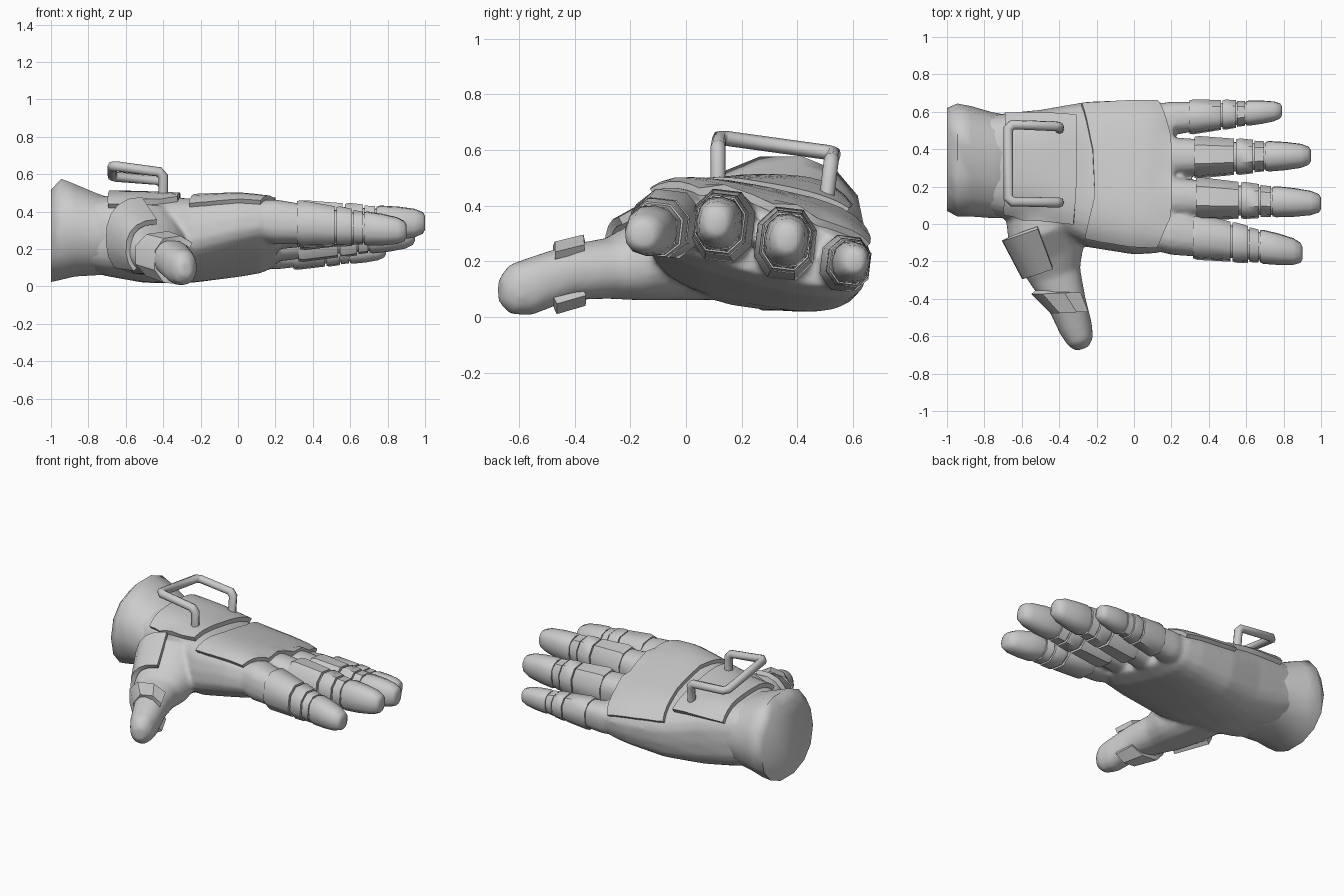
import bpy, bmesh
from math import cos, sin, pi, radians
from mathutils import Vector

cube = bpy.data.objects.get("Cube")
if cube:
    bpy.data.objects.remove(cube)

grey = bpy.data.materials.new("plain_grey")
grey.use_nodes = True
grey.diffuse_color = (0.6, 0.6, 0.6, 1)
grey.node_tree.nodes["Principled BSDF"].inputs["Base Color"].default_value = (0.6, 0.6, 0.6, 1)


def power(v, p):
    return abs(v) ** p * (1 if v >= 0 else -1)


def ring(c, u, v, ru, rv, n=8, p=0.8, start=0.0, sweep=2 * pi):
    """Rounded-box cross-section around c; a partial sweep gives an open arc."""
    steps = n if sweep > 6.28 else n - 1
    angles = [start + sweep * i / steps for i in range(n)]
    return [Vector(c) + u * ru * power(cos(a), p) + v * rv * power(sin(a), p) for a in angles]


def loft(bm, rings, closed=True):
    rows = [[bm.verts.new(q) for q in r] for r in rings]
    n = len(rows[0])
    for a, b in zip(rows, rows[1:]):
        for i in range(n if closed else n - 1):
            j = (i + 1) % n
            bm.faces.new((a[i], a[j], b[j], b[i]))
    if closed:
        bm.faces.new(rows[0][::-1])
        bm.faces.new(rows[-1])


def new_object(name, bm):
    bmesh.ops.recalc_face_normals(bm, faces=bm.faces)
    mesh = bpy.data.meshes.new(name)
    bm.to_mesh(mesh)
    bm.free()
    obj = bpy.data.objects.new(name, mesh)
    bpy.context.collection.objects.link(obj)
    return obj


def finish(obj, angle=40):
    """Bake modifiers, colour the part and keep its hard edges."""
    bpy.ops.object.select_all(action='DESELECT')
    obj.select_set(True)
    bpy.context.view_layer.objects.active = obj
    bpy.ops.object.convert(target='MESH')
    obj = bpy.context.view_layer.objects.active
    obj.data.materials.clear()
    obj.data.materials.append(grey)
    bpy.ops.object.shade_smooth_by_angle(angle=radians(angle))


def x_ring(x, y, z, ry, rz, tilt=0.0, **kw):
    return ring((x, y, z), Vector((0, cos(tilt), sin(tilt))),
                Vector((0, -sin(tilt), cos(tilt))), ry, rz, **kw)


THUMB_IN = Vector((0.94, 0.33, 0)).normalized()
ACROSS = Vector((1, 0, 0))
UP = Vector((0, 0, 1))

# fingers: name, tip x, base y, tip y, base z, tip z, half width, half height
FINGERS = [
    ("index", 0.90, -0.045, -0.155, 0.345, 0.295, 0.116, 0.116),
    ("middle", 1.00, 0.14, 0.11, 0.325, 0.34, 0.106, 0.124),
    ("ring", 0.945, 0.355, 0.365, 0.26, 0.28, 0.104, 0.124),
    ("little", 0.79, 0.565, 0.605, 0.19, 0.20, 0.086, 0.096),
]


def finger_ring(f, t, k, **kw):
    _, tip, y0, y1, z0, z1, w, h = f
    return x_ring(0.2 + (tip - 0.2) * t, y0 + (y1 - y0) * t, z0 + (z1 - z0) * t,
                  w * k, h * k, tilt=-0.12, **kw)


# hand: palm, thumb and finger roots fused into one soft skin
bm = bmesh.new()
PALM = [  # x, y, z, half width, half height, tilt
    (-0.80, 0.32, 0.28, 0.26, 0.20, 0),
    (-0.70, 0.31, 0.27, 0.28, 0.215, -0.03),
    (-0.50, 0.30, 0.25, 0.31, 0.225, -0.1),
    (-0.25, 0.265, 0.245, 0.39, 0.20, -0.2),
    (0.00, 0.25, 0.265, 0.42, 0.17, -0.25),
    (0.12, 0.25, 0.27, 0.415, 0.15, -0.26),
    (0.21, 0.25, 0.27, 0.38, 0.11, -0.26),
]
loft(bm, [x_ring(*s, n=24, p=0.68) for s in PALM])
THUMB = [
    ((-0.50, 0.12, 0.25), 0.20, 0.19),
    ((-0.48, -0.05, 0.25), 0.20, 0.19),
    ((-0.44, -0.18, 0.20), 0.18, 0.14),
    ((-0.42, -0.28, 0.175), 0.14, 0.11),
    ((-0.36, -0.42, 0.16), 0.105, 0.10),
    ((-0.31, -0.56, 0.11), 0.09, 0.105),
    ((-0.285, -0.63, 0.10), 0.07, 0.09),
    ((-0.275, -0.668, 0.095), 0.035, 0.045),
]
loft(bm, [ring(c, THUMB_IN, UP, w, h, n=20, p=0.9) for c, w, h in THUMB])
for f in FINGERS:
    loft(bm, [finger_ring(f, t, k, n=16) for t, k in ((-0.2, 0.9), (0.0, 1.04), (0.25, 0.9))])
hand = new_object("hand", bm)
remesh = hand.modifiers.new("fuse", 'REMESH')
remesh.mode = 'VOXEL'
remesh.voxel_size = 0.014
soften = hand.modifiers.new("soften", 'SMOOTH')
soften.factor = 0.5
soften.iterations = 6
finish(hand, 60)

# flared cuff
bm = bmesh.new()
CUFF = [(-1.0, 0.345, 0.27, 0.275, 0.252), (-0.945, 0.342, 0.306, 0.302, 0.276),
        (-0.87, 0.335, 0.30, 0.295, 0.252), (-0.76, 0.315, 0.28, 0.283, 0.225),
        (-0.70, 0.31, 0.27, 0.277, 0.213), (-0.64, 0.31, 0.26, 0.25, 0.18)]
loft(bm, [x_ring(*s, n=14, p=0.9) for s in CUFF])
finish(new_object("cuff", bm), 65)

# finger armour: tapered collars and a rounded cap on each finger
for f in FINGERS:
    bm = bmesh.new()
    loft(bm, [finger_ring(f, t, k, n=12) for t, k in ((0.1, 0.85), (0.45, 0.76), (0.75, 0.64))])
    finish(new_object(f[0] + "_finger_core", bm))
    for part, steps in (
        ("knuckle_collar", ((0.165, 1.06), (0.2, 1.1), (0.45, 0.94))),
        ("middle_collar", ((0.465, 0.9), (0.49, 0.95), (0.585, 0.87))),
        ("inner_collar", ((0.595, 0.82), (0.665, 0.78))),
        ("fingertip", ((0.675, 0.74), (0.70, 0.79), (0.82, 0.73), (0.93, 0.62), (0.985, 0.47), (1.0, 0.3))),
    ):
        bm = bmesh.new()
        tip = part == "fingertip"
        loft(bm, [finger_ring(f, t, k, n=12 if tip else 8, p=0.85,
                              start=0 if tip else pi / 8) for t, k in steps])
        finish(new_object(f[0] + "_" + part, bm), 48)


# thumb armour: bands left open on the palm side
def thumb_band(name, axis, ends, start, sweep):
    bm = bmesh.new()
    loft(bm, [ring(c, axis, UP, w, h, n=8, p=0.85, start=start, sweep=sweep)
              for c, w, h in ends], closed=False)
    obj = new_object(name, bm)
    shell = obj.modifiers.new("thickness", 'SOLIDIFY')
    shell.thickness = 0.03
    shell.offset = 0
    finish(obj, 35)


thumb_band("thumb_collar", ACROSS, [((-0.405, -0.365, 0.168), 0.14, 0.115),
                                    ((-0.335, -0.47, 0.14), 0.105, 0.118)], pi * 0.22, pi * 1.56)
thumb_band("thumb_base_plate", THUMB_IN, [((-0.515, -0.02, 0.26), 0.19, 0.205),
                                          ((-0.435, -0.235, 0.20), 0.16, 0.145)], pi * 0.5, pi * 0.75)


# back-of-hand plates: rows of points laid onto the skin
def along(points, t):
    s = t * (len(points) - 1)
    i = min(int(s), len(points) - 2)
    return Vector(points[i]).lerp(Vector(points[i + 1]), s - i)


def plate(name, back, front, offset):
    bm = bmesh.new()
    rows = []
    for i in range(9):
        rows.append([along(back, j / 15).lerp(along(front, j / 15), i / 8) for j in range(16)])
    loft(bm, rows, closed=False)
    obj = new_object(name, bm)
    wrap = obj.modifiers.new("lay_on_hand", 'SHRINKWRAP')
    wrap.target = hand
    wrap.wrap_method = 'NEAREST_SURFACEPOINT'
    wrap.wrap_mode = 'ABOVE_SURFACE'
    wrap.offset = offset
    shell = obj.modifiers.new("thickness", 'SOLIDIFY')
    shell.thickness = 0.03
    shell.offset = 0
    finish(obj, 35)


plate("knuckle_plate",
      [(-0.27, -0.1, 0.46), (-0.21, 0.15, 0.48), (-0.22, 0.4, 0.44), (-0.28, 0.65, 0.32)],
      [(0.12, -0.13, 0.46), (0.2, 0.05, 0.46), (0.2, 0.48, 0.36), (0.13, 0.66, 0.26)], 0.01)
plate("wrist_plate",
      [(-0.7, 0.03, 0.45), (-0.69, 0.2, 0.5), (-0.69, 0.4, 0.49), (-0.69, 0.59, 0.4)],
      [(-0.32, 0.01, 0.45), (-0.31, 0.2, 0.48), (-0.31, 0.4, 0.45), (-0.31, 0.58, 0.38)], 0.015)

# carrying handle on the wrist plate, with its corners cut
PATH = [Vector(q) for q in ((-0.4, 0.115, 0.44), (-0.4, 0.115, 0.61), (-0.672, 0.12, 0.645),
                            (-0.672, 0.532, 0.588), (-0.4, 0.522, 0.565), (-0.4, 0.5, 0.38))]
points = [PATH[0]]
for before, corner, after in zip(PATH, PATH[1:], PATH[2:]):
    points += [corner + (side - corner).normalized() * 0.022 for side in (before, after)]
points.append(PATH[-1])
curve = bpy.data.curves.new("handle", 'CURVE')
curve.dimensions = '3D'
curve.bevel_depth = 0.027
curve.bevel_resolution = 2
curve.use_fill_caps = True
spline = curve.splines.new('POLY')
spline.points.add(len(points) - 1)
for point, co in zip(spline.points, points):
    point.co = (*co, 1)
handle = bpy.data.objects.new("handle", curve)
bpy.context.collection.objects.link(handle)
finish(handle, 50)
